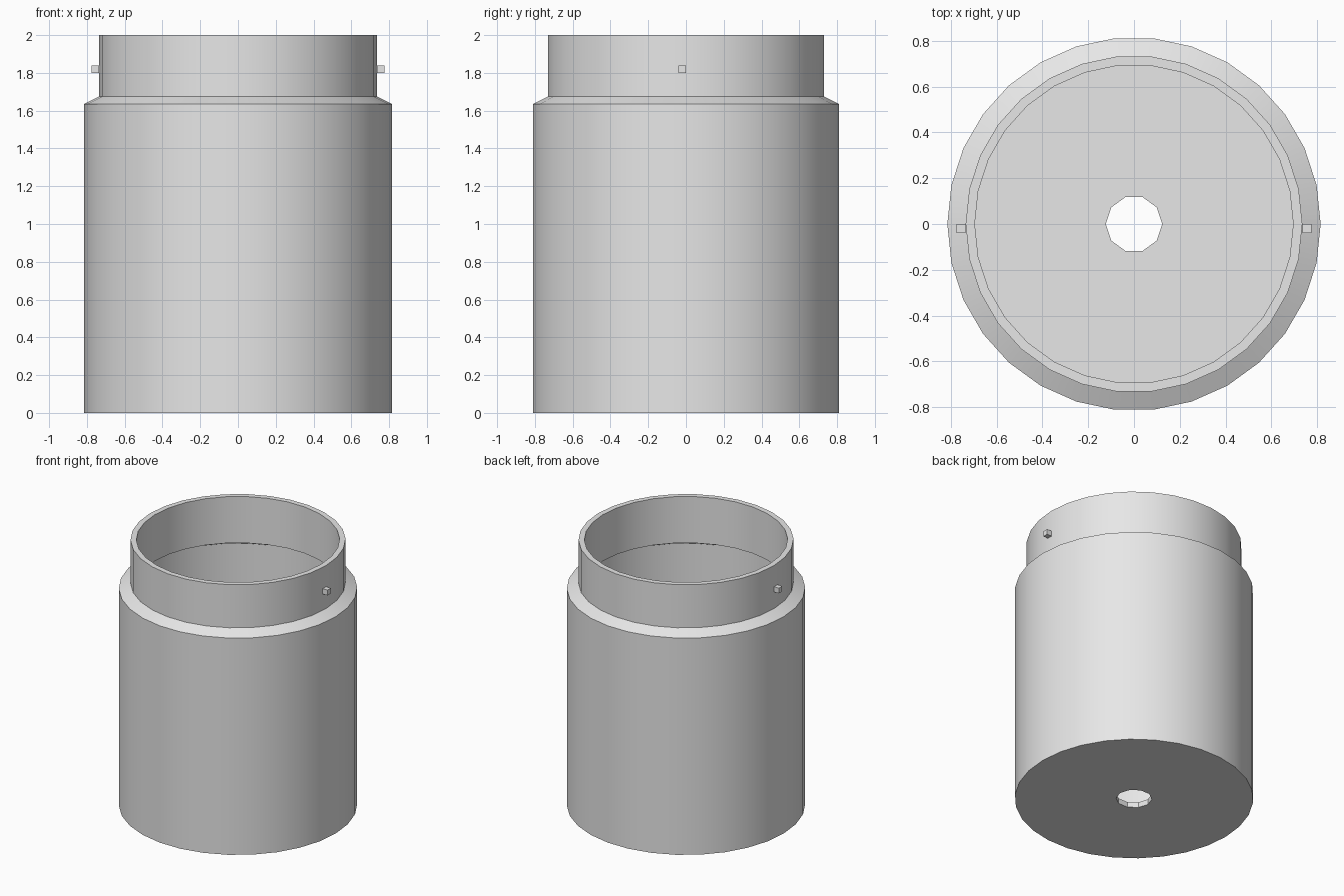
import bpy
import bmesh
from math import cos, sin, tau, radians

old = bpy.data.objects.get("Cube")
if old:
    bpy.data.objects.remove(old, do_unlink=True)

SIDES = 30
HOLE_SIDES = 10
WALL = 0.04

grey = bpy.data.materials.new("plain grey")
grey.use_nodes = True
grey.diffuse_color = (0.8, 0.8, 0.8, 1)
grey.node_tree.nodes["Principled BSDF"].inputs["Base Color"].default_value = (0.8, 0.8, 0.8, 1)


def finish(bm, name):
    bmesh.ops.recalc_face_normals(bm, faces=bm.faces)
    mesh = bpy.data.meshes.new(name)
    bm.to_mesh(mesh)
    bm.free()
    mesh.materials.append(grey)
    obj = bpy.data.objects.new(name, mesh)
    bpy.context.collection.objects.link(obj)
    return obj


def ring(bm, radius, z, sides):
    return [bm.verts.new((radius * cos(tau * i / sides), radius * sin(tau * i / sides), z))
            for i in range(sides)]


def skin(bm, a, b):
    n = len(a)
    for i in range(n):
        j = (i + 1) % n
        bm.faces.new((a[i], a[j], b[j], b[i]))


def disc_with_hole(bm, rim, hole):
    # each hole side spans several rim sides
    step = len(rim) // len(hole)
    for k in range(len(hole)):
        arc = [rim[(k * step + s) % len(rim)] for s in range(step + 1)]
        bm.faces.new(arc + [hole[(k + 1) % len(hole)], hole[k]])


# Hollow canister: outer wall, shoulder, neck, rim, then back down inside
bm = bmesh.new()
profile = [(0.815, 0), (0.815, 1.635), (0.735, 1.675), (0.735, 2.0),
           (0.695, 2.0), (0.695, 1.65), (0.775, 1.61), (0.775, WALL)]
rings = [ring(bm, r, z, SIDES) for r, z in profile]
for lower, upper in zip(rings, rings[1:]):
    skin(bm, lower, upper)

# Floor with a drain hole
hole_low = ring(bm, 0.123, 0, HOLE_SIDES)
hole_high = ring(bm, 0.123, WALL, HOLE_SIDES)
skin(bm, hole_low, hole_high)
disc_with_hole(bm, rings[0], hole_low)
disc_with_hole(bm, rings[-1], hole_high)
canister = finish(bm, "canister")

bpy.ops.object.select_all(action="DESELECT")
canister.select_set(True)
bpy.context.view_layer.objects.active = canister
bpy.ops.object.shade_smooth_by_angle(angle=radians(20))

# Small locking pins on both sides of the neck
for name, side in (("left_pin", 1), ("right_pin", -1)):
    bm = bmesh.new()
    bmesh.ops.create_cube(bm, size=0.04)
    bmesh.ops.translate(bm, verts=bm.verts, vec=(side * 0.755, -0.02, 1.82))
    finish(bm, name)
